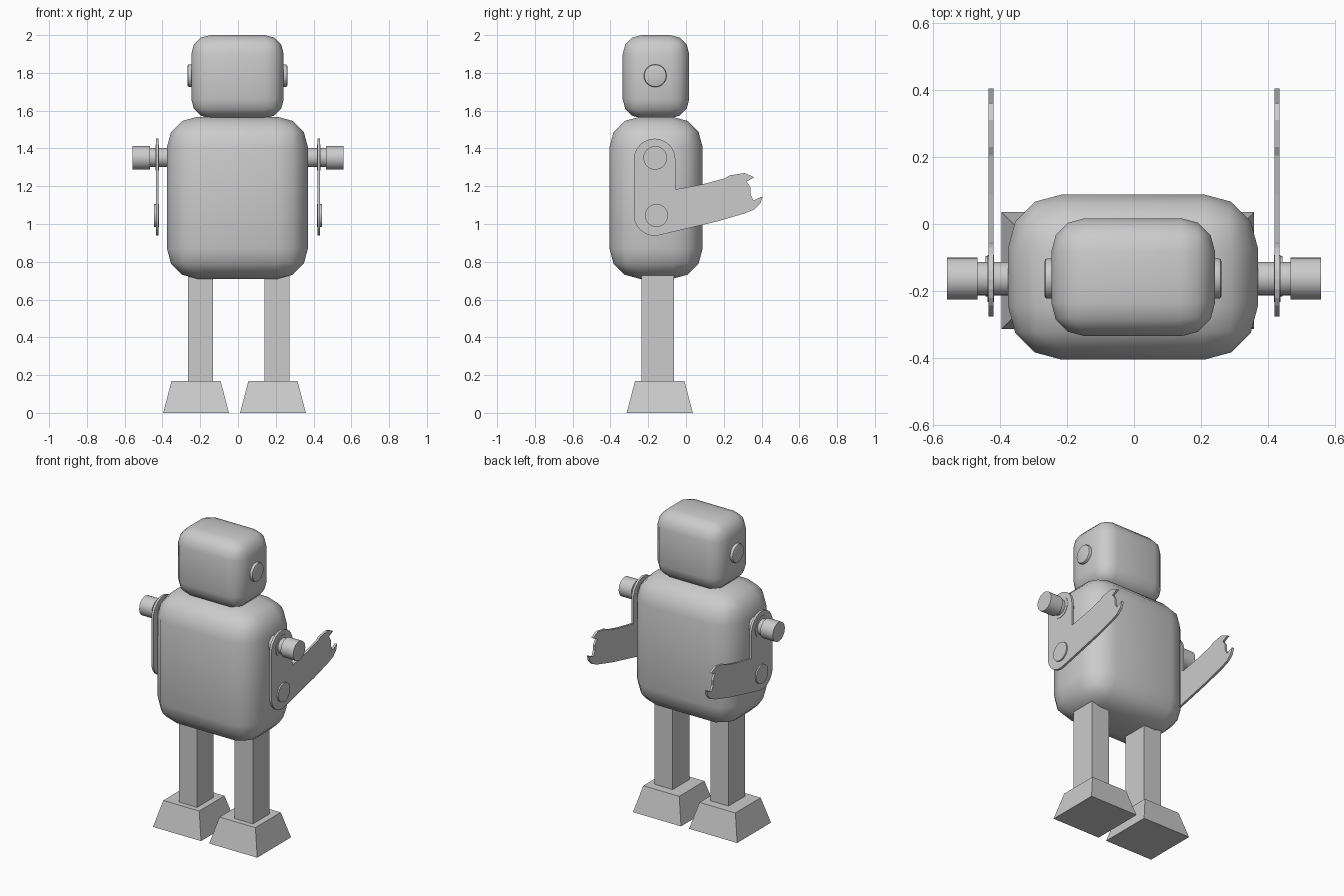
import bpy, bmesh
from math import radians, sin, cos, pi
from mathutils import Matrix, Vector

if "Cube" in bpy.data.objects:
    bpy.data.objects.remove(bpy.data.objects["Cube"])

YC = -0.163  # depth of the shoulder, ear and head axis


def finish(name, bm, smooth=None):
    bmesh.ops.recalc_face_normals(bm, faces=bm.faces)
    mesh = bpy.data.meshes.new(name)
    bm.to_mesh(mesh)
    bm.free()
    ob = bpy.data.objects.new(name, mesh)
    bpy.context.collection.objects.link(ob)
    if smooth:
        bpy.ops.object.select_all(action='DESELECT')
        ob.select_set(True)
        bpy.context.view_layer.objects.active = ob
        bpy.ops.object.shade_smooth_by_angle(angle=radians(smooth))
    return ob


def box(name, lo, hi, bevel=0, top_inset=0):
    bm = bmesh.new()
    bmesh.ops.create_cube(bm, size=1)
    lo, hi = Vector(lo), Vector(hi)
    for v in bm.verts:
        top = v.co.z > 0
        s = [(1 if c > 0 else -1) for c in v.co]
        v.co = Vector([h if c > 0 else l for c, l, h in zip(v.co, lo, hi)])
        if top and top_inset:
            v.co.x -= s[0] * top_inset
            v.co.y -= s[1] * top_inset
    if bevel:
        bmesh.ops.bevel(bm, geom=bm.edges[:], offset=bevel, segments=3,
                        profile=0.5, affect='EDGES')
    return finish(name, bm, 40 if bevel else None)


def disc(name, x0, x1, y, z, r, bevel=0):
    """Cylinder along x."""
    bm = bmesh.new()
    bmesh.ops.create_cone(bm, cap_ends=True, segments=32, radius1=r, radius2=r,
                          depth=abs(x1 - x0),
                          matrix=Matrix.Translation(((x0 + x1) / 2, y, z))
                          @ Matrix.Rotation(pi / 2, 4, 'Y'))
    if bevel:
        rims = [e for e in bm.edges if abs(e.verts[0].co.x - e.verts[1].co.x) < 1e-5]
        bmesh.ops.bevel(bm, geom=rims, offset=bevel, segments=2, profile=0.5, affect='EDGES')
    return finish(name, bm, 35)


def arc(cy, cz, r, a0, a1, n=12):
    return [(cy + r * cos(radians(a0 + (a1 - a0) * i / n)),
             cz + r * sin(radians(a0 + (a1 - a0) * i / n))) for i in range(n + 1)]


def plate(name, outline, x0, x1):
    bm = bmesh.new()
    face = bm.faces.new([bm.verts.new((x0, y, z)) for y, z in outline])
    ext = bmesh.ops.extrude_face_region(bm, geom=[face])
    for v in ext['geom']:
        if isinstance(v, bmesh.types.BMVert):
            v.co.x = x1
    return finish(name, bm)


# Torso and head
box("torso", (-0.376, -0.405, 0.71), (0.370, 0.088, 1.567), 0.16)
box("head", (-0.247, -0.335, 1.56), (0.242, 0.017, 2.0), 0.1)

# Legs and feet (the feet sit a little to one side of the legs)
for side, lx, fx in (("left", -0.198, -0.222), ("right", 0.207, 0.185)):
    box(side + "_leg", (lx - 0.066, -0.235, 0.16), (lx + 0.066, -0.064, 0.78))
    box(side + "_foot", (fx - 0.174, -0.314, 0), (fx + 0.174, 0.036, 0.168), 0, 0.044)

# Bent arm outline: shoulder arc, elbow arc, forearm and open claw hand
arm = arc(-0.166, 1.342, 0.11, 0, 180) + arc(-0.166, 1.048, 0.11, 180, 284) + [
    (0.17, 1.015), (0.31, 1.056), (0.362, 1.077), (0.394, 1.109), (0.405, 1.146),
    (0.357, 1.125), (0.341, 1.156), (0.341, 1.194), (0.32, 1.225), (0.362, 1.247),
    (0.31, 1.27), (0.23, 1.257), (0.204, 1.241), (0.087, 1.21), (-0.055, 1.183)]

for side, s in (("left", -1), ("right", 1)):
    plate(side + "_arm", arm, s * 0.420, s * 0.435)
    disc(side + "_elbow_disc", s * 0.418, s * 0.444, -0.156, 1.045, 0.061)
    disc(side + "_shoulder_disc", s * 0.418, s * 0.438, YC, 1.352, 0.07)
    disc(side + "_shoulder_peg", s * 0.32, s * 0.48, YC, 1.352, 0.05)
    disc(side + "_shoulder_knob", s * 0.467, s * 0.558, YC, 1.35, 0.0625)
    disc(side + "_ear", s * 0.22 - 0.003, s * 0.264 - 0.003, YC, 1.785, 0.06, 0.008)
